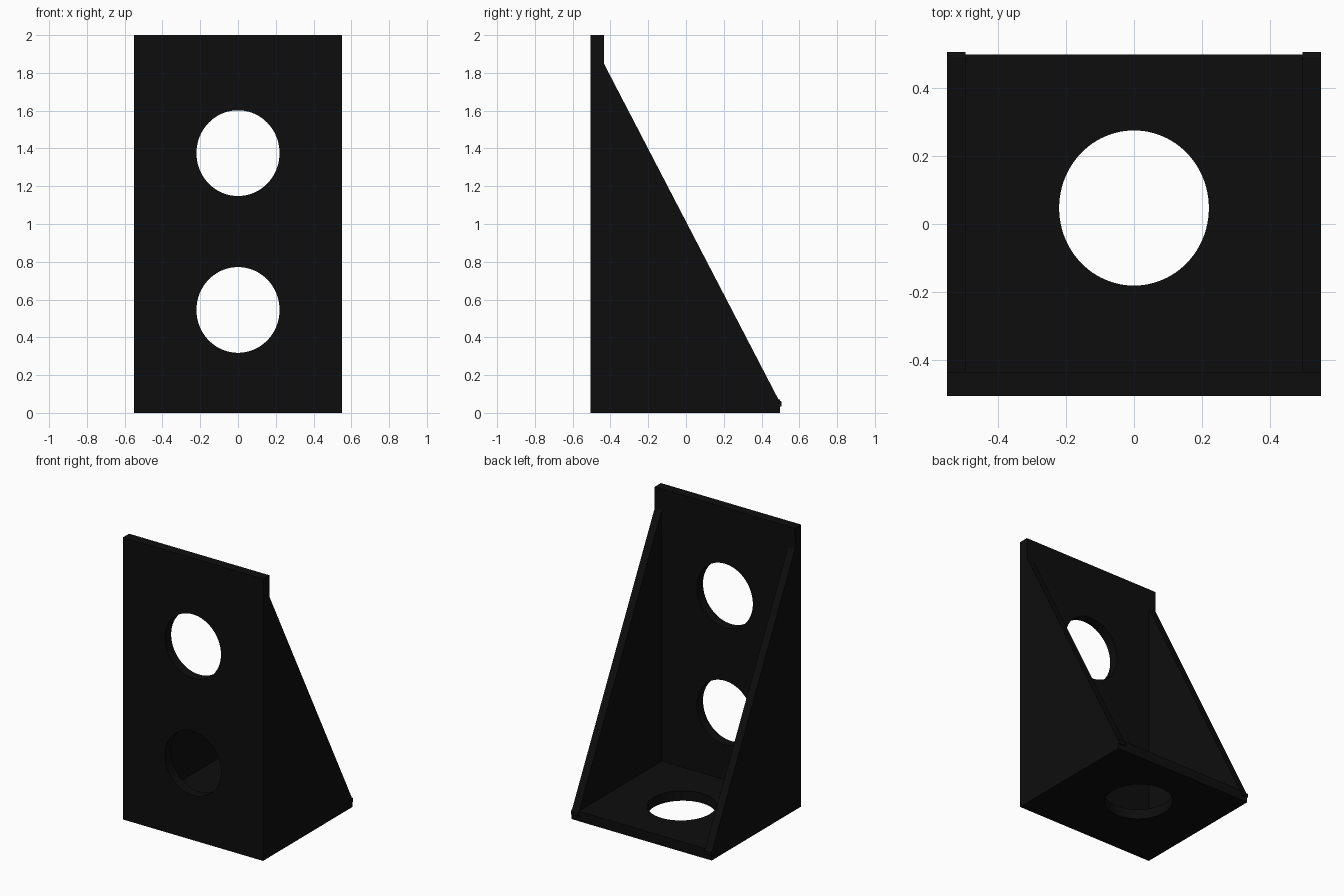
import bpy, bmesh, math

if "Cube" in bpy.data.objects:
    bpy.data.objects.remove(bpy.data.objects["Cube"])

black = bpy.data.materials.new("matte black")
black.diffuse_color = (0.004, 0.004, 0.004, 1)
black.use_nodes = True
black.node_tree.nodes["Principled BSDF"].inputs["Base Color"].default_value = black.diffuse_color


def prism(name, profile, x0, x1):
    """Extrude a (y, z) profile from x0 to x1."""
    bm = bmesh.new()
    face = bm.faces.new([bm.verts.new((x0, y, z)) for y, z in profile])
    out = bmesh.ops.extrude_face_region(bm, geom=[face])
    moved = [v for v in out["geom"] if isinstance(v, bmesh.types.BMVert)]
    bmesh.ops.translate(bm, verts=moved, vec=(x1 - x0, 0, 0))
    bmesh.ops.recalc_face_normals(bm, faces=bm.faces)
    mesh = bpy.data.meshes.new(name)
    bm.to_mesh(mesh)
    bm.free()
    mesh.materials.append(black)
    obj = bpy.data.objects.new(name, mesh)
    bpy.context.collection.objects.link(obj)
    return obj


def rect(y0, y1, z0, z1):
    return [(y0, z0), (y1, z0), (y1, z1), (y0, z1)]


def cut_hole(obj, location, scale, rotation):
    """Cut a slightly oval through hole and remove the cutter."""
    bpy.ops.mesh.primitive_cylinder_add(vertices=96, radius=1, depth=0.4,
                                        location=location, rotation=rotation)
    cutter = bpy.context.object
    cutter.scale = scale
    cutter.hide_render = True
    mod = obj.modifiers.new("hole", "BOOLEAN")
    mod.operation = "DIFFERENCE"
    mod.solver = "EXACT"
    mod.object = cutter
    bpy.ops.object.select_all(action="DESELECT")
    bpy.context.view_layer.objects.active = obj
    obj.select_set(True)
    bpy.ops.object.modifier_apply(modifier=mod.name)
    bpy.data.objects.remove(cutter)


# Upright plate with two holes
upright = prism("upright_plate", rect(-0.505, -0.435, 0, 2), -0.55, 0.55)
for z in (0.545, 1.375):
    cut_hole(upright, (0, -0.47, z), (0.22, 0.227, 1), (math.pi / 2, 0, 0))

# Base plate with one hole
base = prism("base_plate", rect(-0.435, 0.498, 0, 0.07), -0.495, 0.495)
cut_hole(base, (0, 0.047, 0.035), (0.22, 0.228, 1), (0, 0, 0))

# Sloping side gussets with a small lip at the toe
gusset = [(-0.435, 0), (0.497, 0), (0.497, 0.035), (0.505, 0.035),
          (0.505, 0.06), (0.49, 0.07), (-0.435, 1.85)]
prism("left_gusset", gusset, -0.55, -0.495)
prism("right_gusset", gusset, 0.495, 0.55)

# Smooth hole walls, sharp plate edges
for obj in (upright, base):
    bpy.ops.object.select_all(action="DESELECT")
    bpy.context.view_layer.objects.active = obj
    obj.select_set(True)
    bpy.ops.object.shade_smooth_by_angle(angle=math.radians(30))
